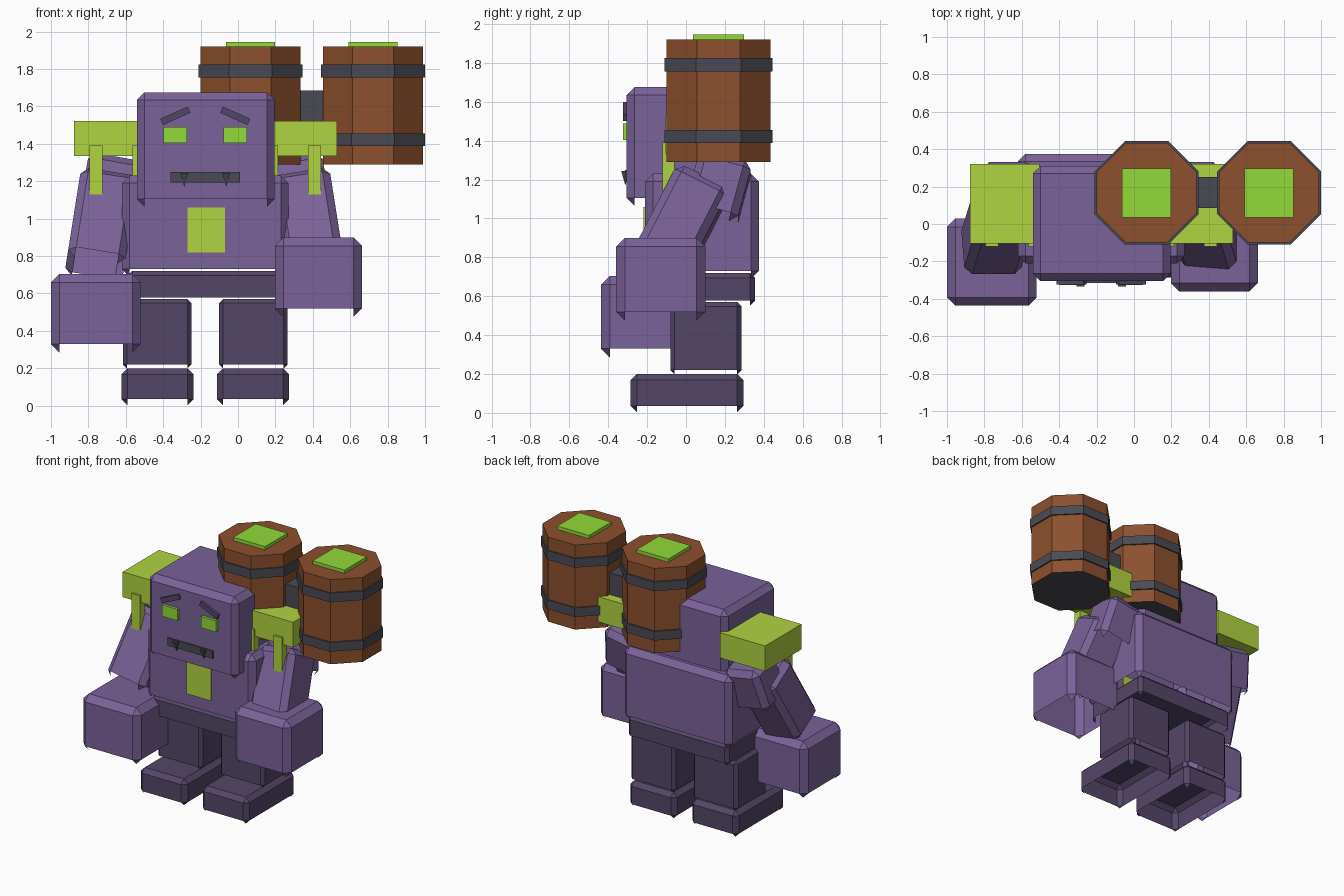
import bpy, bmesh
from math import radians, cos, pi
from mathutils import Matrix

old = bpy.data.objects.get("Cube")
if old:
    bpy.data.objects.remove(old, do_unlink=True)


def linear(c):
    c /= 255
    return c / 12.92 if c <= 0.04045 else ((c + 0.055) / 1.055) ** 2.4


def material(name, *rgb):
    m = bpy.data.materials.new(name)
    m.use_nodes = True
    col = [linear(c) for c in rgb] + [1]
    m.diffuse_color = col
    m.node_tree.nodes["Principled BSDF"].inputs["Base Color"].default_value = col
    return m


purple = material("purple", 122, 98, 152)
dark_purple = material("dark purple", 84, 70, 104)
lime = material("lime", 176, 211, 64)
green = material("bright green", 146, 218, 55)
brown = material("brown wood", 140, 80, 46)
metal = material("dark metal", 74, 74, 84)

MID = -0.175   # centre line of the body


def add(name, bm, mats, loc, rot=(0, 0, 0)):
    me = bpy.data.meshes.new(name)
    bm.to_mesh(me)
    bm.free()
    for m in mats:
        me.materials.append(m)
    ob = bpy.data.objects.new(name, me)
    ob.location = loc
    ob.rotation_euler = [radians(a) for a in rot]
    bpy.context.collection.objects.link(ob)
    return ob


def box(name, mat, loc, size, rot=(0, 0, 0)):
    bm = bmesh.new()
    bmesh.ops.create_cube(bm, size=1, matrix=Matrix.Diagonal((*size, 1)))
    return add(name, bm, [mat], loc, rot)


def span(name, mat, x, y, z):
    """Plain box given by its extents."""
    r = (x, y, z)
    return box(name, mat, [(a + b) / 2 for a, b in r], [abs(b - a) for a, b in r])


def block(name, mat, loc, size, rot=(0, 0, 0), bevel=0.04):
    """Chamfered box, open underneath, keeping the small corner points."""
    bm = bmesh.new()
    bmesh.ops.create_cube(bm, size=1, matrix=Matrix.Diagonal((*size, 1)))
    bmesh.ops.bevel(bm, geom=bm.edges[:], offset=bevel, segments=1, affect='EDGES')
    bm.normal_update()
    under = [f for f in bm.faces if f.normal.z < -0.1 and len(f.verts) == 4]
    bmesh.ops.delete(bm, geom=under, context='FACES')
    return add(name, bm, [mat], loc, rot)


def block_span(name, mat, x, y, z, bevel=0.04):
    r = (x, y, (z[0] - bevel, z[1]))   # corner points hang below the walls
    return block(name, mat, [(a + b) / 2 for a, b in r], [b - a for a, b in r], bevel=bevel)


def octagon(name, mats, loc, apothem, height):
    bm = bmesh.new()
    r = apothem / cos(pi / 8)
    bmesh.ops.create_cone(bm, cap_ends=True, segments=8, radius1=r, radius2=r,
                          depth=height, matrix=Matrix.Rotation(pi / 8, 4, 'Z'))
    bm.normal_update()
    for f in bm.faces:
        if f.normal.z < -0.5:
            f.material_index = len(mats) - 1
    return add(name, bm, mats, loc)


# Body and head
block_span("torso", purple, (-0.62, 0.27), (-0.21, 0.375), (0.73, 1.23))
block_span("hips", dark_purple, (-0.59, 0.24), (-0.19, 0.355), (0.578, 0.72), 0.025)
block_span("head", purple, (-0.54, 0.195), (-0.305, 0.31), (1.105, 1.675))
span("belly_plate", lime, (-0.27, -0.07), (-0.218, -0.2), (0.82, 1.06))

# Face
span("mouth", metal, (MID - 0.187, MID + 0.187), (-0.315, -0.29), (1.193, 1.25))
for s, side in ((1, "left"), (-1, "right")):
    ex = MID + s * 0.16
    box(side + "_eye", green, (ex, -0.312, 1.447), (0.125, 0.026, 0.085))
    box(side + "_brow", dark_purple, (ex, -0.312, 1.55), (0.16, 0.022, 0.036), (0, s * 24, 0))
    bm = bmesh.new()
    bmesh.ops.create_cone(bm, cap_ends=True, segments=4, radius1=0, radius2=0.03, depth=0.075,
                          matrix=Matrix.Rotation(pi / 4, 4, 'Z'))
    add(side + "_fang", bm, [metal], (MID + s * 0.112, -0.312, 1.207))

# Legs, feet, arms and shoulder armour
for s, side in ((1, "left"), (-1, "right")):
    lx = MID + s * 0.257
    block_span(side + "_leg", dark_purple, (lx - 0.183, lx + 0.183), (-0.08, 0.285), (0.22, 0.57), 0.022)
    fx = MID + s * 0.255
    block_span(side + "_foot", dark_purple, (fx - 0.193, fx + 0.193), (-0.285, 0.295), (0.035, 0.2), 0.032)
    block(side + "_shoulder", purple, (MID + s * 0.51, 0.165, 1.15), (0.29, 0.28, 0.33), (-15, s * -10, 0))
    block(side + "_arm", purple, (MID + s * 0.555, -0.03, 0.965), (0.31, 0.3, 0.54), (-27, s * -9, 0))

    def out(a, b):
        return (MID + s * a, MID + s * b)
    span(side + "_shoulder_pad", lime, out(0.33, 0.703), (-0.105, 0.322), (1.335, 1.523))
    span(side + "_outer_strap", lime, out(0.55, 0.62), (-0.12, -0.06), (1.13, 1.39))
    span(side + "_inner_strap", lime, out(0.32, 0.39), (-0.12, -0.06), (1.13, 1.39))

block_span("left_fist", purple, (0.197, 0.663), (-0.36, 0.1), (0.52, 0.9), 0.045)
block_span("right_fist", purple, (-1.0, -0.52), (-0.437, 0.03), (0.33, 0.705), 0.045)

# Barrels carried on the left shoulder
BY = 0.167
for bx, side in ((0.067, "inner"), (0.722, "outer")):
    octagon(side + "_barrel", [brown, metal], (bx, BY, 1.605), 0.267, 0.63)
    for z, lvl in ((1.422, "lower"), (1.79, "upper")):
        octagon(side + "_barrel_" + lvl + "_band", [metal], (bx, BY, z), 0.277, 0.068)
    box(side + "_barrel_lid", green, (bx, BY, 1.93), (0.262, 0.262, 0.03))
span("barrel_link", metal, (0.31, 0.48), (0.085, 0.25), (1.515, 1.685))
